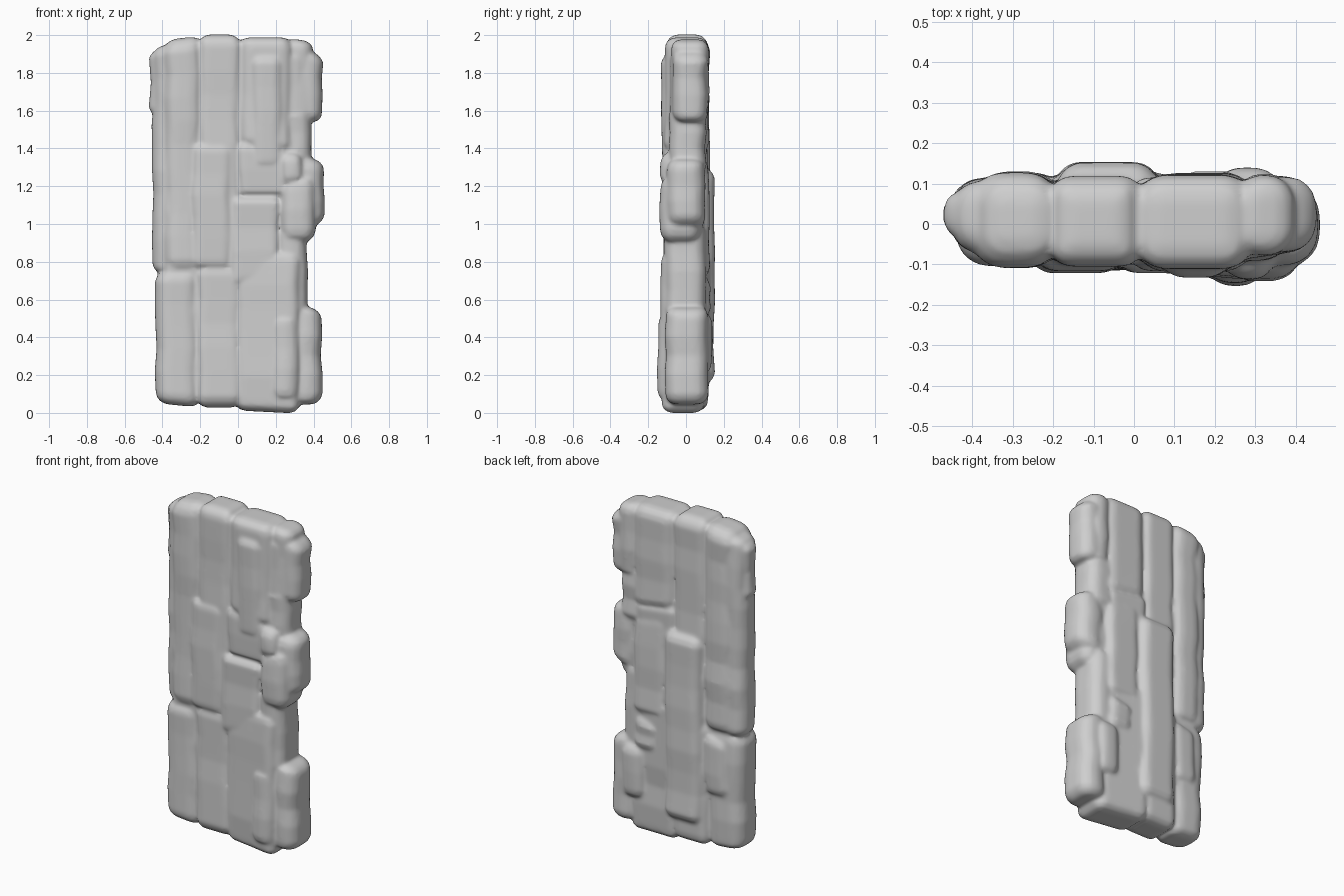
import bpy, bmesh, math, random

random.seed(4)
old = bpy.data.objects.get("Cube")
if old:
    bpy.data.objects.remove(old, do_unlink=True)

stone = bpy.data.materials.new("weathered_grey")
stone.use_nodes = True
GREY = (0.62, 0.62, 0.62, 1)
stone.diffuse_color = GREY
stone.node_tree.nodes["Principled BSDF"].inputs["Base Color"].default_value = GREY

bm = bmesh.new()


def section(x0, x1, y0, y1, r):
    """Rounded rectangle outline, counter-clockwise."""
    pts = []
    for cx, cy, start in ((x1 - r, y1 - r, 0), (x0 + r, y1 - r, 90),
                          (x0 + r, y0 + r, 180), (x1 - r, y0 + r, 270)):
        for step in range(5):
            a = math.radians(start + step * 22.5)
            pts.append((cx + r * math.cos(a), cy + r * math.sin(a)))
    return pts


def slab(xs, ys, zs, r=0.05, corner=None, top=0.0, bottom=0.0, skew=0.0):
    """Worn block with rounded ends. r rounds the ends, corner the upright edges;
    top and bottom slope the ends, skew turns the front across the width."""
    (x0, x1), (y0, y1), (z0, z1) = xs, ys, zs
    limit = 0.45 * min(x1 - x0, y1 - y0)
    r = min(r, limit, 0.45 * (z1 - z0))
    corner = min(corner or r, limit)
    mid = (x0 + x1) / 2
    # Levels along the height, with the pull-in that rounds both ends
    ends = [(r * (1 - math.cos(a)), r * (1 - math.sin(a)))
            for a in (0, math.pi / 6, math.pi / 3, math.pi / 2)]
    count = max(2, round((z1 - z0) / 0.14))
    levels = [(z0 + d, p) for d, p in ends]
    levels += [(z0 + r + (z1 - z0 - 2 * r) * i / count, 0) for i in range(1, count)]
    levels += [(z1 - d, p) for d, p in reversed(ends)]

    rings = []
    for z, p in levels:
        t = (z - z0) / (z1 - z0)
        w = 0.006 if p == 0 else 0
        dx, a, b = (random.uniform(-w, w) for _ in range(3))
        pts = section(x0 + p + dx, x1 - p + dx, y0 + p + a, y1 - p + b,
                      max(corner - p, 0.006))
        slope = top * t ** 4 + bottom * (1 - t) ** 4
        rings.append([bm.verts.new((x, y + skew * (x - mid), z + slope * (x - mid)))
                      for x, y in pts])
    n = len(rings[0])
    for lo, hi in zip(rings, rings[1:]):
        for i in range(n):
            j = (i + 1) % n
            bm.faces.new((lo[i], lo[j], hi[j], hi[i]))
    bm.faces.new(rings[0][::-1])
    bm.faces.new(rings[-1])


# Core that keeps the cracks between the planks shallow
slab((-0.40, 0.36), (-0.085, 0.09), (0.08, 1.92))

# Left planks, thinning toward the edge
slab((-0.40, -0.18), (-0.105, 0.125), (0.74, 1.985), 0.07, 0.08, top=0.12)
slab((-0.452, -0.28), (-0.07, 0.11), (0.74, 1.95), 0.05, 0.075, top=0.2)
slab((-0.467, -0.37), (-0.035, 0.08), (1.58, 1.92), 0.035, 0.05, top=0.2)
slab((-0.435, -0.195), (-0.105, 0.105), (0.04, 0.755), 0.06, 0.08, bottom=-0.1)

# Centre planks
slab((-0.21, 0.015), (-0.105, 0.115), (0.72, 2.003), 0.06, 0.05)
slab((-0.22, 0.02), (-0.11, 0.12), (0.028, 0.79), 0.06, 0.05)
slab((-0.25, -0.03), (-0.118, 0.0), (0.76, 1.43), 0.05)
slab((-0.19, 0.06), (0.0, 0.148), (0.15, 1.3), 0.06)

# Right planks, deepening toward the right
slab((0.0, 0.29), (-0.115, 0.12), (1.38, 1.988), 0.06, 0.07, bottom=-0.2)
slab((0.06, 0.24), (-0.13, 0.05), (1.3, 1.9), 0.05, 0.06)
slab((0.0, 0.27), (-0.115, 0.11), (1.15, 1.42), 0.04, top=-0.2)
slab((-0.035, 0.22), (-0.118, 0.11), (0.7, 1.145), 0.035, bottom=0.3)
slab((-0.02, 0.33), (-0.123, 0.11), (0.005, 0.86), 0.06, 0.06, bottom=-0.05, skew=-0.09)
slab((0.17, 0.33), (-0.152, 0.05), (0.06, 0.52), 0.06, 0.07)

# Broken right edge, from the top down
slab((0.25, 0.4), (-0.08, 0.12), (1.54, 1.975), 0.05, 0.07, top=-0.15)
slab((0.29, 0.447), (-0.07, 0.112), (1.54, 1.92), 0.05, 0.07, top=-0.35)
slab((0.2, 0.39), (-0.09, 0.105), (1.26, 1.62), 0.05, 0.07)
slab((0.27, 0.457), (-0.10, 0.10), (0.97, 1.35), 0.06, 0.08, top=-0.15, bottom=0.4)
slab((0.22, 0.41), (-0.138, 0.08), (0.9, 1.25), 0.07, 0.07, top=0.4)
slab((0.22, 0.34), (-0.132, 0.05), (1.2, 1.38), 0.05)
slab((0.2, 0.365), (-0.11, 0.105), (0.5, 1.0), 0.05, 0.07)
slab((0.27, 0.443), (-0.11, 0.118), (0.045, 0.565), 0.055, 0.08, top=-0.25)

# Loose broken pieces on the back
slab((0.05, 0.28), (0.0, 0.122), (0.72, 1.33), 0.05, top=-0.2)
slab((0.1, 0.28), (0.0, 0.128), (0.5, 0.72), 0.06, top=0.3)
slab((0.2, 0.36), (0.0, 0.135), (0.2, 0.54), 0.06)
slab((-0.36, -0.19), (0.0, 0.122), (0.35, 0.72), 0.06, top=0.3)

# Fuse the planks into one worn slab
bmesh.ops.recalc_face_normals(bm, faces=bm.faces)
mesh = bpy.data.meshes.new("weathered_plank_slab")
bm.to_mesh(mesh)
bm.free()
mesh.materials.append(stone)
slab_object = bpy.data.objects.new("weathered_plank_slab", mesh)
bpy.context.collection.objects.link(slab_object)

fuse = slab_object.modifiers.new("fuse", 'REMESH')
fuse.mode = 'VOXEL'
fuse.voxel_size = 0.01
fuse.use_smooth_shade = True
soften = slab_object.modifiers.new("soften", 'SMOOTH')
soften.factor = 0.5
soften.iterations = 8
